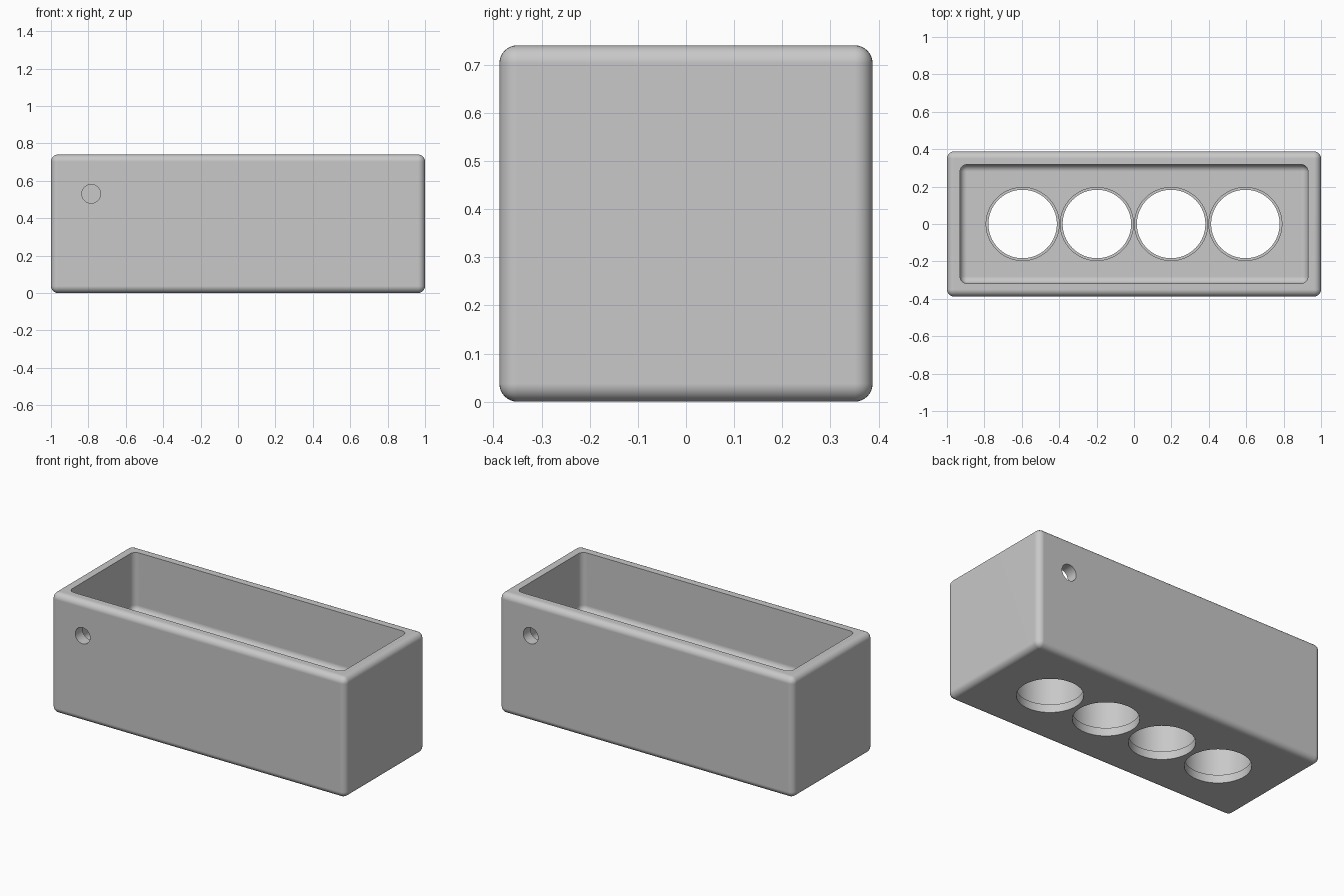
import bpy, bmesh, math
from mathutils import Matrix

if "Cube" in bpy.data.objects:
    bpy.data.objects.remove(bpy.data.objects["Cube"], do_unlink=True)

LENGTH, WIDTH, HEIGHT = 2.0, 0.775, 0.74
WALL, FLOOR = 0.07, 0.38
PITCH = 0.397

grey = bpy.data.materials.new("plain grey")
grey.use_nodes = True
grey.diffuse_color = (0.58, 0.58, 0.58, 1)
grey.node_tree.nodes["Principled BSDF"].inputs["Base Color"].default_value = grey.diffuse_color


def add_object(name, bm):
    mesh = bpy.data.meshes.new(name)
    bm.to_mesh(mesh)
    bm.free()
    mesh.materials.append(grey)
    obj = bpy.data.objects.new(name, mesh)
    bpy.context.collection.objects.link(obj)
    return obj


def rounded_box(name, length, width, bottom, top, radius):
    bm = bmesh.new()
    bmesh.ops.create_cube(bm, size=1)
    bmesh.ops.scale(bm, vec=(length, width, top - bottom), verts=bm.verts)
    bmesh.ops.translate(bm, vec=(0, 0, (top + bottom) / 2), verts=bm.verts)
    bmesh.ops.bevel(bm, geom=bm.edges[:], offset=radius, segments=8,
                    profile=0.5, affect='EDGES')
    return add_object(name, bm)


def cylinder(name, radius, depth, centre, turn=0, sides=96):
    bm = bmesh.new()
    place = Matrix.Translation(centre) @ Matrix.Rotation(turn, 4, 'X')
    bmesh.ops.create_cone(bm, cap_ends=True, segments=sides, radius1=radius,
                          radius2=radius, depth=depth, matrix=place)
    return add_object(name, bm)


def cut(target, cutter):
    mod = target.modifiers.new("cut", 'BOOLEAN')
    mod.operation = 'DIFFERENCE'
    mod.solver = 'EXACT'
    mod.object = cutter
    cutter.hide_render = True
    bpy.ops.object.modifier_apply(modifier=mod.name)
    bpy.data.objects.remove(cutter, do_unlink=True)


# Rounded outer block
box = rounded_box("open_box", LENGTH, WIDTH, 0, HEIGHT, 0.037)
bpy.ops.object.select_all(action='DESELECT')
bpy.context.view_layer.objects.active = box
box.select_set(True)

# Tray cavity with rounded inner corners
cut(box, rounded_box("cavity_cutter", LENGTH - 2 * WALL, WIDTH - 2 * WALL,
                     FLOOR, HEIGHT + 0.2, 0.037))

# Four sockets through the floor, each with a narrow lip at the bottom
for i in range(4):
    x = (i - 1.5) * PITCH
    cut(box, cylinder("socket_cutter", 0.195, 0.45, (x, 0, 0.275)))
    cut(box, cylinder("lip_cutter", 0.183, 0.3, (x, 0, 0.05)))

# Cable holes at opposite ends of the front and back walls
for side in (-1, 1):
    cut(box, cylinder("cable_hole_cutter", 0.05, 0.3,
                      (side * 0.785, side * WIDTH / 2, 0.53), math.pi / 2, 48))

# Smooth rounds with flat walls
bpy.ops.object.shade_smooth_by_angle(angle=math.radians(30))
normals = box.modifiers.new("flat walls", 'WEIGHTED_NORMAL')
normals.keep_sharp = True
